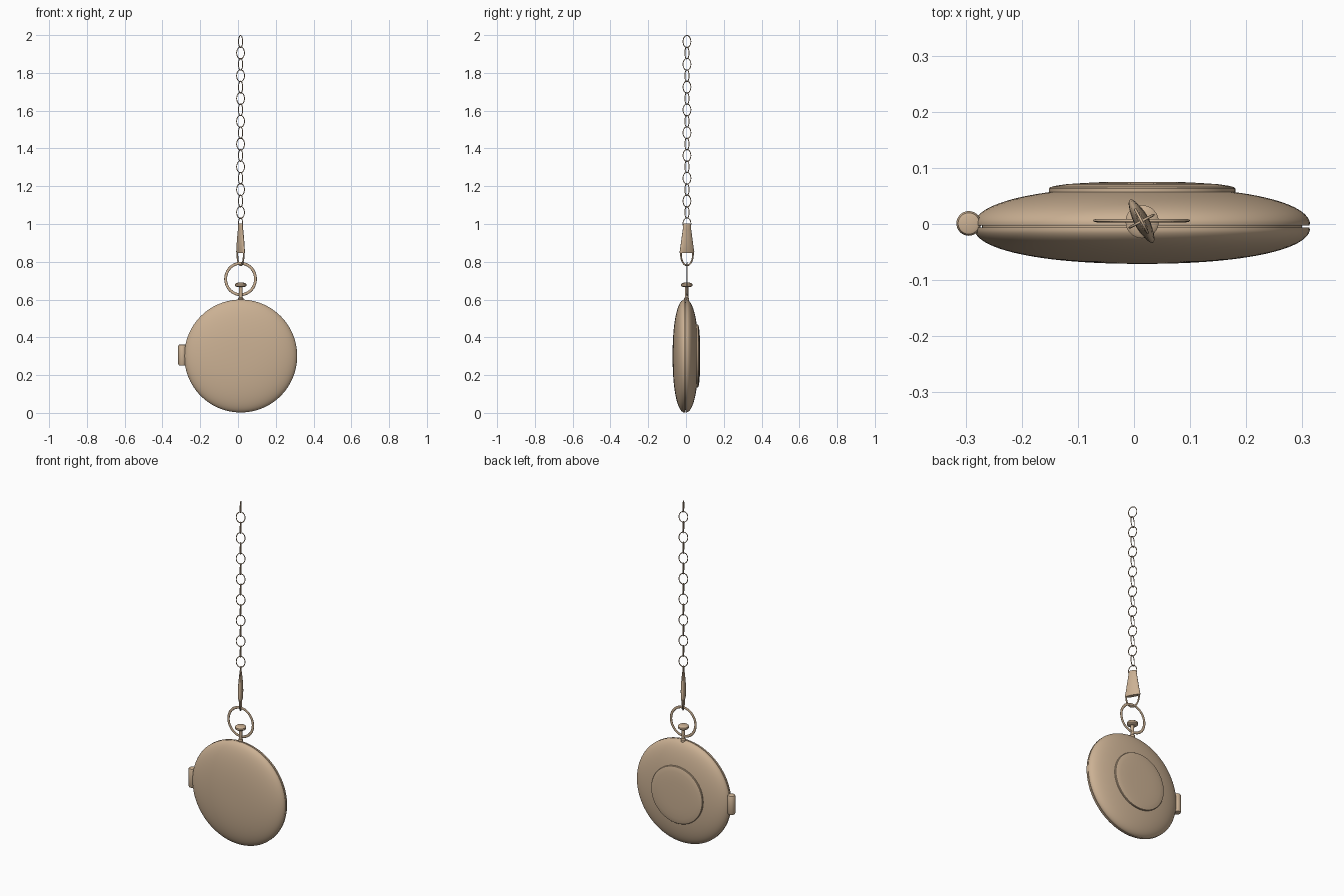
import bpy, bmesh, math
from mathutils import Matrix, Vector

if "Cube" in bpy.data.objects:
    bpy.data.objects.remove(bpy.data.objects["Cube"])

CX, CZ, R = 0.0145, 0.301, 0.2995
TWIST = math.radians(-62)      # heading of the clasp and chain about z

gold = bpy.data.materials.new("warm gold")
gold.diffuse_color = (0.60, 0.44, 0.295, 1)
gold.use_nodes = True
gold.node_tree.nodes["Principled BSDF"].inputs["Base Color"].default_value = gold.diffuse_color


def finish(bm, name, matrix=Matrix(), angle=35):
    bmesh.ops.recalc_face_normals(bm, faces=bm.faces)
    me = bpy.data.meshes.new(name)
    bm.to_mesh(me)
    bm.free()
    ob = bpy.data.objects.new(name, me)
    ob.matrix_world = matrix
    me.materials.append(gold)
    bpy.context.collection.objects.link(ob)
    bpy.ops.object.select_all(action='DESELECT')
    ob.select_set(True)
    bpy.context.view_layer.objects.active = ob
    bpy.ops.object.shade_smooth_by_angle(angle=math.radians(angle))
    return ob


def loft(bm, rings, closed=False):
    """Skin a list of point rings; cap the ends unless closed."""
    vs = [[bm.verts.new(p) for p in ring] for ring in rings]
    n, m = len(vs), len(vs[0])
    for i in range(n if closed else n - 1):
        a, b = vs[i], vs[(i + 1) % n]
        for j in range(m):
            k = (j + 1) % m
            bm.faces.new((a[j], a[k], b[k], b[j]))
    if not closed:
        bm.faces.new(vs[0])
        bm.faces.new(vs[-1])


def lathe(name, profile, matrix, seg=96, angle=35):
    """Turn a (radius, height) profile around local z."""
    bm = bmesh.new()
    loft(bm, [[(r * math.cos(2 * math.pi * j / seg), r * math.sin(2 * math.pi * j / seg), h)
               for j in range(seg)] for r, h in profile])
    return finish(bm, name, matrix, angle)


def oval_link(name, center, half_w, half_h, wire_w, wire_d, heading, seg=32, tube=10):
    """Closed oval ring in the local xz plane, turned about z."""
    bm = bmesh.new()
    rings = []
    for i in range(seg):
        a = 2 * math.pi * i / seg
        c = Vector((half_w * math.cos(a), 0, half_h * math.sin(a)))
        out = Vector((half_h * math.cos(a), 0, half_w * math.sin(a))).normalized()
        rings.append([c + out * wire_w * math.cos(t) + Vector((0, wire_d * math.sin(t), 0))
                      for t in (2 * math.pi * j / tube for j in range(tube))])
    loft(bm, rings, closed=True)
    return finish(bm, name, Matrix.Translation(center) @ Matrix.Rotation(heading, 4, 'Z'), 80)


# Case: two rounded shells with a fine seam, over an inner movement disc
back_dir = Matrix.Translation((CX, 0, CZ)) @ Matrix.Rotation(-math.pi / 2, 4, 'X')


def shell(height, seam):
    sign = 1 if height > 0 else -1
    pts = [(0.27, seam), (R - 0.001, seam)]
    for i in range(1, 25):
        a = math.pi / 2 * i / 24
        r = R * max(math.cos(a), 0.004) ** (2 / 2.2)
        y = seam + height * math.sin(a) ** (2 / 2.2)
        if sign * (y - seam) > 0.002:
            pts.append((r, y))
    return pts


lathe("back_case", shell(0.069, -0.003), back_dir)
lathe("front_cover", shell(-0.065, -0.006), back_dir)
lathe("inner_movement", [(0.285, -0.02), (0.285, 0.01)], back_dir)

# Raised back plate
lathe("back_plate", [(0.166, 0.045), (0.166, 0.063), (0.164, 0.0655), (0.155, 0.068),
                     (0.135, 0.071), (0.105, 0.073), (0.075, 0.0745), (0.01, 0.075)], back_dir)

# Hinge barrel on the left edge
lathe("hinge", [(0.014, 0.25), (0.019, 0.252), (0.022, 0.258), (0.022, 0.354),
                (0.019, 0.36), (0.014, 0.362)],
      Matrix.Translation((-0.2945, 0.001, 0)), 32)

# Winding stem and crown
lathe("stem", [(0.014, 0.59), (0.014, 0.606), (0.0095, 0.612), (0.0095, 0.67)],
      Matrix.Translation((CX, 0.003, 0)), 24)
lathe("crown", [(0.012, 0.666), (0.024, 0.668), (0.0295, 0.673), (0.0295, 0.683),
                (0.024, 0.688), (0.01, 0.69)],
      Matrix.Translation((CX, 0.004, 0)), 32)

# Flat bow ring around the crown
oval_link("bow_ring", (CX - 0.001, 0.006, 0.709), 0.079, 0.083, 0.0075, 0.003, 0, 64, 12)

# Clasp: tapered sleeve with a loop hooked through the bow
LX, LY = 0.0135, 0.005
bm = bmesh.new()
sections = [(0.847, 0.043, 0.011), (0.853, 0.0435, 0.012), (0.89, 0.037, 0.0135),
            (0.93, 0.031, 0.0125), (0.97, 0.025, 0.009), (0.998, 0.021, 0.006),
            (1.002, 0.018, 0.004)]
loft(bm, [[(w * math.cos(a), d * math.sin(a), z)
           for a in (2 * math.pi * j / 32 for j in range(32))] for z, w, d in sections])
finish(bm, "clasp_sleeve", Matrix.Translation((LX, LY, 0)) @ Matrix.Rotation(TWIST, 4, 'Z'), 50)
oval_link("clasp_loop", (LX, LY, 0.84), 0.036, 0.059, 0.0045, 0.0045, TWIST, 48)

# Chain of oval links, every second one turned a quarter
WIRE = 0.0024
for i in range(17):
    turn = TWIST + (math.pi / 2 if i % 2 else 0)
    oval_link(f"chain_link_{i + 1:02d}", (LX, LY, 1.966 - 0.0603 * i),
              0.0235, 0.034 - WIRE, WIRE, WIRE, turn, 28, 8)
